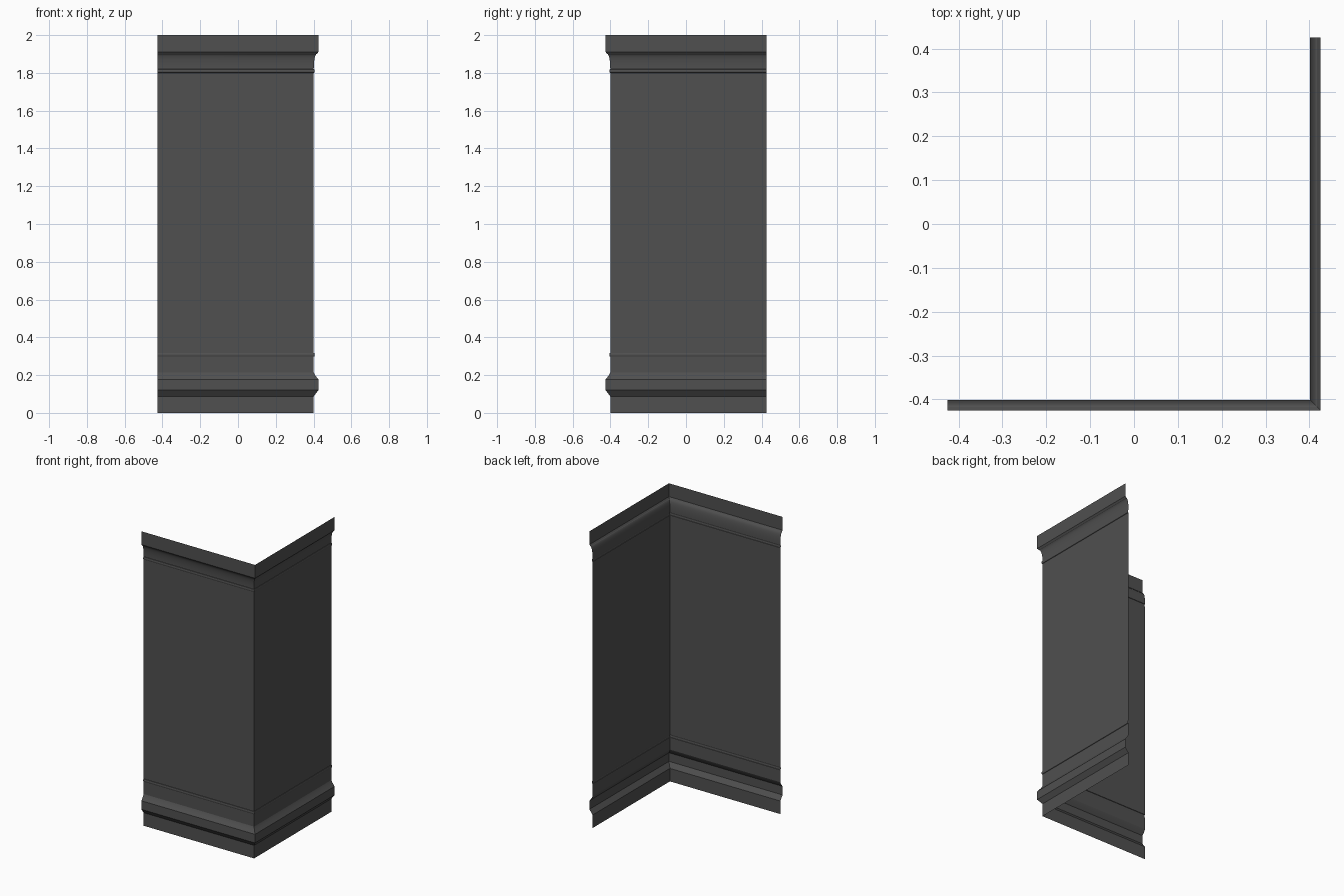
import bpy, bmesh, math

if "Cube" in bpy.data.objects:
    bpy.data.objects.remove(bpy.data.objects["Cube"])

WALL, LIP, END = 0.401, 0.425, 0.425

# One flat colour
mat = bpy.data.materials.new("dark grey")
mat.diffuse_color = (0.08, 0.08, 0.08, 1)
mat.use_nodes = True
mat.node_tree.nodes["Principled BSDF"].inputs["Base Color"].default_value = mat.diffuse_color


def bead(z0, z1, bulge=0.005, n=6):
    """Half-round bead between two heights."""
    mid, half = (z0 + z1) / 2, (z1 - z0) / 2
    return [(WALL + bulge * math.sin(math.pi * i / n),
             mid - half * math.cos(math.pi * i / n)) for i in range(n + 1)]


def cove(z0, z1, d1, n=8):
    """Quarter-round hollow from the wall out to d1."""
    return [(WALL + (d1 - WALL) * (1 - math.cos(math.pi / 2 * i / n)),
             z0 + (z1 - z0) * math.sin(math.pi / 2 * i / n)) for i in range(n + 1)]


# Profile: (distance from centre, height)
profile = [(WALL, 0), (WALL, 0.088), (LIP, 0.12), (LIP, 0.178), (0.408, 0.2), (WALL, 0.215)]
profile += bead(0.298, 0.318)
profile += bead(1.8, 1.82)
profile += cove(1.825, 1.9, 0.417)
profile += [(LIP, 1.91), (LIP, 2.0)]

# Sweep the profile around the mitred corner as an open sheet
bm = bmesh.new()
rows = [[bm.verts.new(p) for p in ((-END, -d, z), (d, -d, z), (d, END, z))] for d, z in profile]
for a, b in zip(rows, rows[1:]):
    for i in range(2):
        bm.faces.new((a[i], a[i + 1], b[i + 1], b[i]))
mesh = bpy.data.meshes.new("corner_wall_panel")
bm.to_mesh(mesh)
bm.free()
mesh.materials.append(mat)
obj = bpy.data.objects.new("corner_wall_panel", mesh)
bpy.context.collection.objects.link(obj)
bpy.context.view_layer.objects.active = obj
obj.select_set(True)
bpy.ops.object.shade_smooth_by_angle(angle=math.radians(25))
